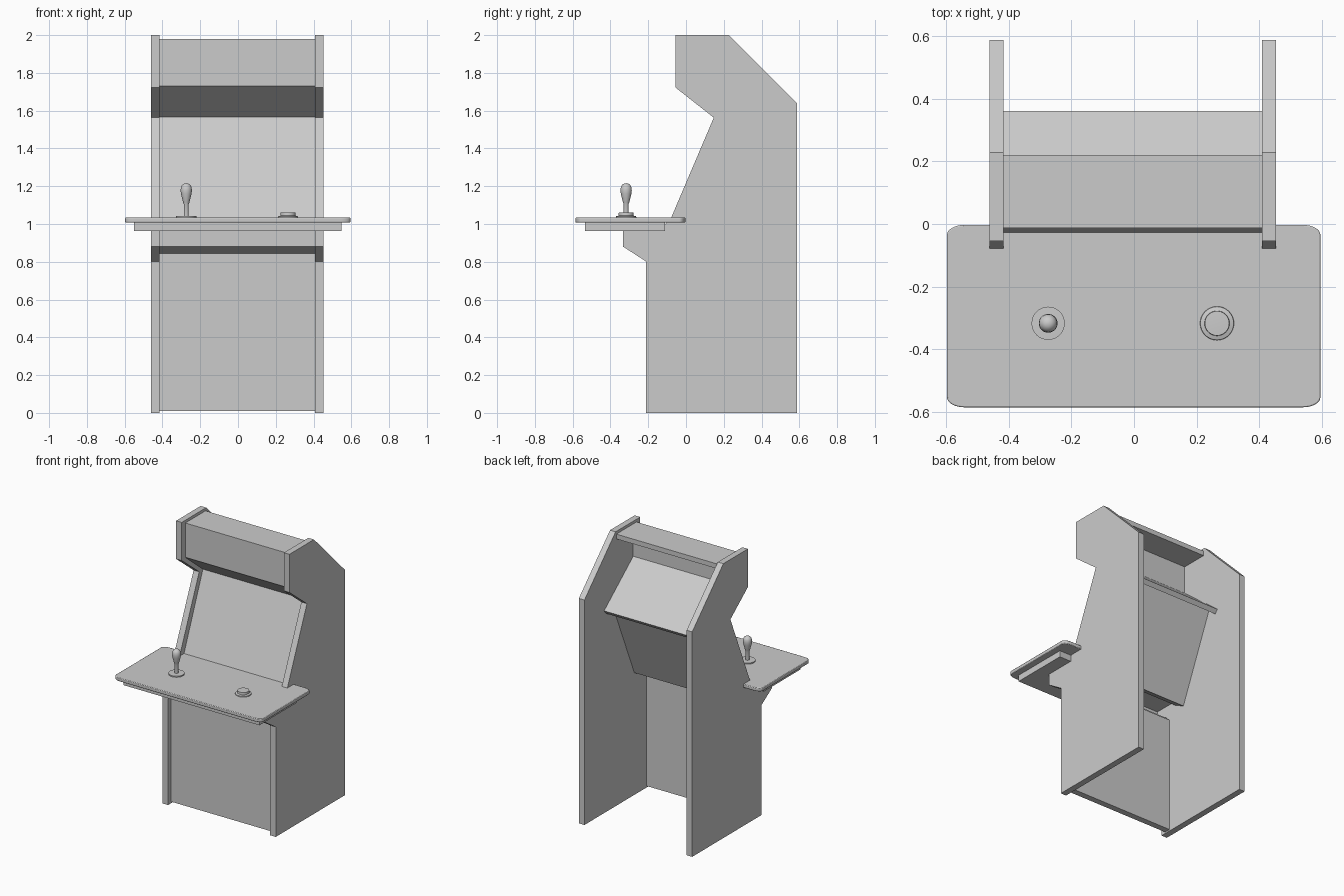
import bpy, bmesh, math

if "Cube" in bpy.data.objects:
    bpy.data.objects.remove(bpy.data.objects["Cube"])

SIDE_T = 0.045          # thickness of the side panels
LEFT, RIGHT = -0.461, 0.453
IN_L, IN_R = LEFT + SIDE_T, RIGHT - SIDE_T


def extrude(name, pts, vec):
    """Extrude a closed loop of 3D points along vec."""
    bm = bmesh.new()
    face = bm.faces.new([bm.verts.new(p) for p in pts])
    new = bmesh.ops.extrude_face_region(bm, geom=[face])["geom"]
    bmesh.ops.translate(bm, vec=vec, verts=[g for g in new if isinstance(g, bmesh.types.BMVert)])
    bmesh.ops.recalc_face_normals(bm, faces=bm.faces)
    me = bpy.data.meshes.new(name)
    bm.to_mesh(me)
    bm.free()
    ob = bpy.data.objects.new(name, me)
    bpy.context.collection.objects.link(ob)
    return ob


def plate(name, yz, x0=IN_L, x1=IN_R):
    """Side-view outline (y, z) extruded across x."""
    return extrude(name, [(x0, y, z) for y, z in yz], (x1 - x0, 0, 0))


def rect(y0, y1, z0, z1):
    return [(y0, z0), (y1, z0), (y1, z1), (y0, z1)]


def slab(a, b, t):
    """Outline of a board with face a-b and thickness t to its left."""
    dy, dz = b[0] - a[0], b[1] - a[1]
    n = math.hypot(dy, dz)
    oy, oz = -dz / n * t, dy / n * t
    return [a, b, (b[0] + oy, b[1] + oz), (a[0] + oy, a[1] + oz)]


def smooth(ob):
    bpy.ops.object.select_all(action='DESELECT')
    ob.select_set(True)
    bpy.context.view_layer.objects.active = ob
    bpy.ops.object.shade_smooth_by_angle(angle=math.radians(35))


def lathe(name, rz, x, y, steps=32):
    """Spin a (radius, z) outline around the vertical."""
    bm = bmesh.new()
    vs = [bm.verts.new((r, 0, z)) for r, z in rz]
    edges = [bm.edges.new(p) for p in zip(vs, vs[1:])]
    bmesh.ops.spin(bm, geom=vs + edges, cent=(0, 0, 0), axis=(0, 0, 1),
                   angle=2 * math.pi, steps=steps)
    bmesh.ops.remove_doubles(bm, verts=bm.verts, dist=1e-5)
    bmesh.ops.recalc_face_normals(bm, faces=bm.faces)
    me = bpy.data.meshes.new(name)
    bm.to_mesh(me)
    bm.free()
    ob = bpy.data.objects.new(name, me)
    ob.location = (x, y, 0)
    bpy.context.collection.objects.link(ob)
    smooth(ob)
    return ob


# Side panels
outline = [(-0.212, 0), (0.587, 0), (0.587, 1.64), (0.228, 2.0), (-0.055, 2.0),
           (-0.055, 1.722), (0.147, 1.563), (-0.08, 1.03), (-0.11, 1.0),
           (-0.333, 1.0), (-0.333, 0.88), (-0.212, 0.802)]
plate("side_panel_left", outline, LEFT, IN_L)
plate("side_panel_right", outline, IN_R, RIGHT)

# Recessed boards between the sides
plate("lower_front_panel", rect(-0.175, -0.13, 0.01, 0.845))
plate("sloped_kick_panel", slab((-0.29, 0.88), (-0.165, 0.842), 0.03))
plate("upper_front_panel", rect(-0.29, -0.255, 0.88, 0.98))
plate("marquee_panel", rect(-0.013, 0.025, 1.73, 1.98))
plate("top_panel", rect(-0.013, 0.22, 1.945, 1.98))
plate("speaker_shelf", slab((-0.013, 1.73), (0.339, 1.447), 0.035))

# Thick leaning screen, from below the deck up to the shelf
plate("screen", [(-0.07, 0.93), (0.012, 0.89), (0.274, 1.50), (0.19, 1.566)])

# Control deck: rounded board on a smaller box
corner_x, corner_y = 0.055, 0.032
loop = []
for sx, sy, start in ((1, 1, 0), (-1, 1, 90), (-1, -1, 180), (1, -1, 270)):
    for i in range(9):
        a = math.radians(start + i * 11.25)
        loop.append((-0.001 + sx * (0.596 - corner_x) + corner_x * math.cos(a),
                     -0.294 + sy * (0.291 - corner_y) + corner_y * math.sin(a), 1.008))
deck = extrude("control_deck", loop, (0, 0, 0.026))
bev = deck.modifiers.new("edge", 'BEVEL')
bev.width, bev.segments, bev.limit_method = 0.004, 2, 'ANGLE'
bev.angle_limit = math.radians(50)
smooth(deck)
plate("deck_support", rect(-0.535, -0.11, 0.962, 1.01), -0.55, 0.547)

# Joystick
lathe("joystick_base", [(0, 1.03), (0.053, 1.03), (0.053, 1.042), (0, 1.044)], -0.274, -0.317)
lathe("joystick", [(0, 1.035), (0.013, 1.035), (0.013, 1.105), (0.017, 1.115), (0.023, 1.14),
                   (0.028, 1.16), (0.03, 1.178), (0.028, 1.195), (0.021, 1.208),
                   (0.011, 1.214), (0, 1.216)], -0.274, -0.317)

# Push button
lathe("push_button", [(0, 1.03), (0.055, 1.03), (0.053, 1.04), (0.04, 1.044),
                      (0.039, 1.06), (0, 1.062)], 0.265, -0.317)
